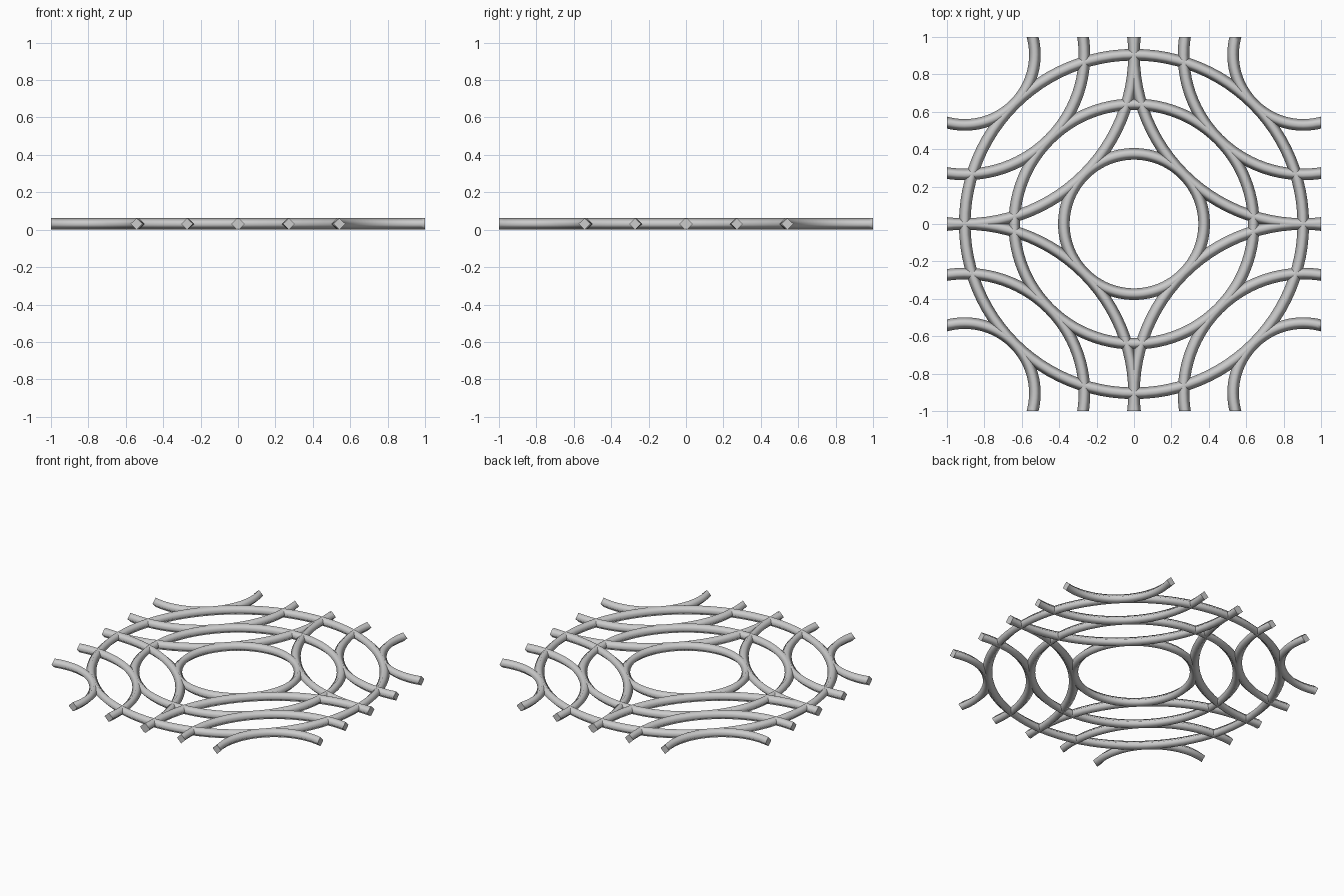
import bpy, bmesh

if "Cube" in bpy.data.objects:
    bpy.data.objects.remove(bpy.data.objects["Cube"])

CENTRE = 0.905               # offset of the corner ring centres
RADII = (0.375, 0.64, 0.905) # concentric ring radii
TUBE = 0.031                 # half width of the diamond section


def ring(name, x, y, radius, segments=96):
    bpy.ops.mesh.primitive_torus_add(
        major_segments=segments, minor_segments=4,
        major_radius=radius, minor_radius=TUBE, location=(0, 0, 0))
    ob = bpy.context.object
    ob.name = name
    bm = bmesh.new()
    bm.from_mesh(ob.data)
    bmesh.ops.translate(bm, verts=bm.verts, vec=(x, y, TUBE))
    for f in bm.faces:
        f.smooth = True
    # Trim at the square panel border and cap the cut ends
    if x or y:
        for normal in ((1 if x > 0 else -1, 0, 0), (0, 1 if y > 0 else -1, 0)):
            bmesh.ops.bisect_plane(
                bm, geom=bm.verts[:] + bm.edges[:] + bm.faces[:],
                plane_co=normal, plane_no=normal, clear_outer=True)
            border = [e for e in bm.edges if e.is_boundary]
            caps = bmesh.ops.holes_fill(bm, edges=border, sides=0)["faces"]
            for f in caps:
                f.smooth = False
                for e in f.edges:
                    e.smooth = False
        bmesh.ops.recalc_face_normals(bm, faces=bm.faces)
    bm.to_mesh(ob.data)
    bm.free()
    return ob


# Full concentric rings in the middle
for i, r in enumerate(RADII):
    ring(f"centre_ring_{i + 1}", 0, 0, r)

# Matching concentric arcs around each corner
for sx in (-1, 1):
    for sy in (-1, 1):
        side = ("front" if sy < 0 else "back") + ("_left" if sx < 0 else "_right")
        for i, r in enumerate(RADII):
            ring(f"{side}_arc_{i + 1}", sx * CENTRE, sy * CENTRE, r)
